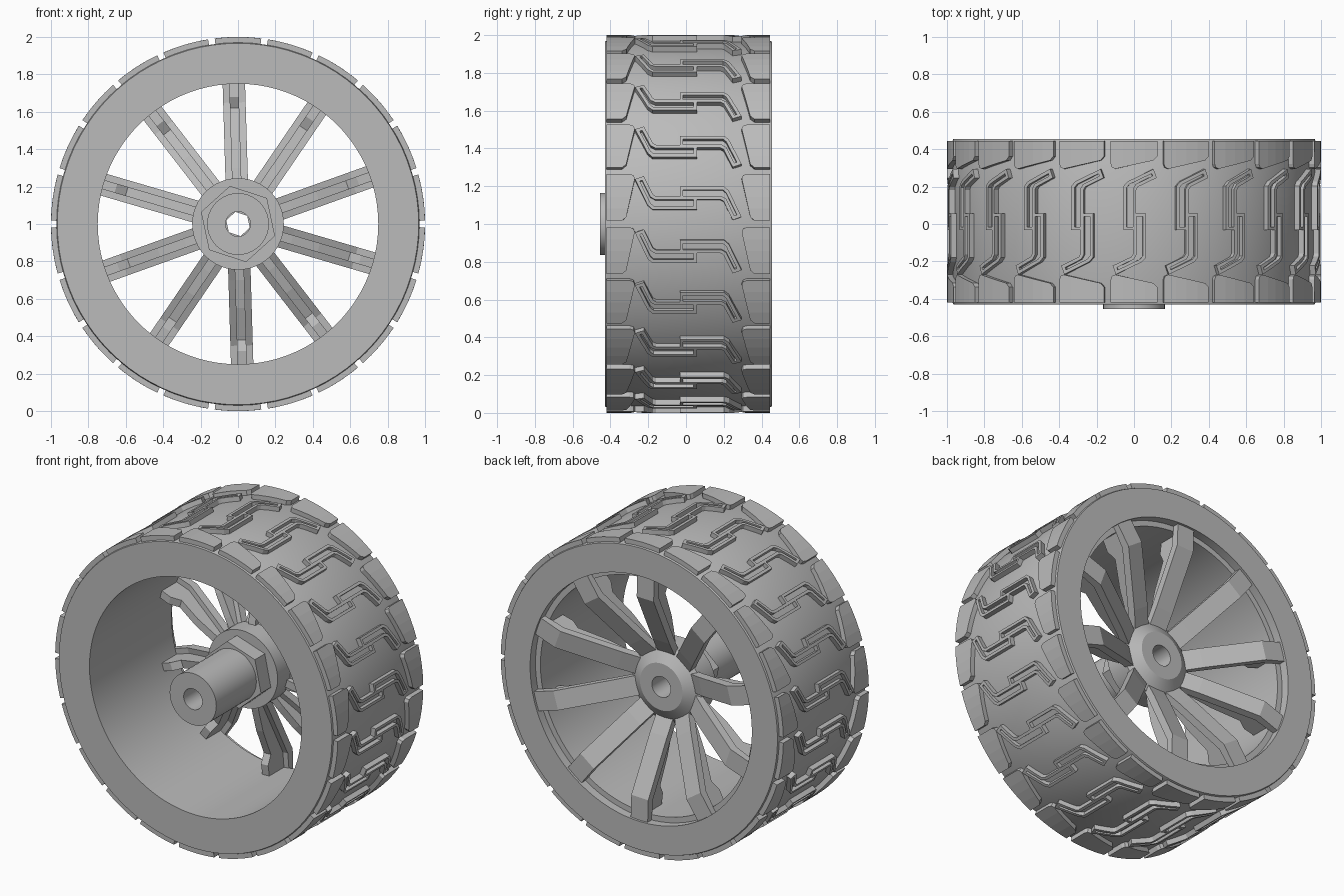
import bpy, bmesh, math
from mathutils import Vector

cube = bpy.data.objects.get("Cube")
if cube:
    bpy.data.objects.remove(cube, do_unlink=True)

AXLE_Z = 1.0      # height of the axle
MID_Y = 0.012     # middle of the tyre width
BASE_R, TOP_R = 0.968, 1.0
BLOCKS, SPOKES = 22, 10

grey = bpy.data.materials.new("plain_grey")
grey.use_nodes = True
grey.diffuse_color = (0.5, 0.5, 0.5, 1)
grey.node_tree.nodes["Principled BSDF"].inputs["Base Color"].default_value = (0.5, 0.5, 0.5, 1)


def polar(angle, r, y):
    return Vector((r * math.cos(angle), y, AXLE_Z + r * math.sin(angle)))


def finish(name, bm, smooth=False):
    bmesh.ops.recalc_face_normals(bm, faces=bm.faces)
    mesh = bpy.data.meshes.new(name)
    bm.to_mesh(mesh)
    bm.free()
    mesh.materials.append(grey)
    obj = bpy.data.objects.new(name, mesh)
    bpy.context.collection.objects.link(obj)
    if smooth:
        bpy.ops.object.select_all(action='DESELECT')
        obj.select_set(True)
        bpy.context.view_layer.objects.active = obj
        bpy.ops.object.shade_smooth_by_angle(angle=math.radians(25))
    return obj


def lathe(name, profile, sides, turn=0.0, smooth=True):
    """Closed (radius, y) profile spun round the axle."""
    bm = bmesh.new()
    rings = [[bm.verts.new(polar(turn + math.tau * i / sides, r, y)) for r, y in profile]
             for i in range(sides)]
    n = len(profile)
    for i in range(sides):
        a, b = rings[i], rings[(i + 1) % sides]
        for j in range(n):
            k = (j + 1) % n
            bm.faces.new((a[j], a[k], b[k], b[j]))
    return finish(name, bm, smooth)


def prism(outline, low, high):
    """Upright prism over a flat outline; returns the mesh and its top face."""
    bm = bmesh.new()
    a = [bm.verts.new((u, v, low)) for u, v in outline]
    b = [bm.verts.new((u, v, high)) for u, v in outline]
    bm.faces.new(a)
    top = bm.faces.new(b)
    for i in range(len(a)):
        j = (i + 1) % len(a)
        bm.faces.new((a[i], a[j], b[j], b[i]))
    bmesh.ops.recalc_face_normals(bm, faces=bm.faces)
    return bm, top


def scatter(name, parts, count, place, start):
    """Repeat the flat parts round the axle, bending each with place()."""
    out = bmesh.new()
    for k in range(count):
        angle = start + math.tau * k / count
        for part in parts:
            verts = {v: out.verts.new(place(angle, v.co)) for v in part.verts}
            for f in part.faces:
                out.faces.new([verts[v] for v in f.verts])
    for part in parts:
        part.free()
    return finish(name, out)


def wrap(angle, co):
    # x runs round the tread, y across it, z is the radius
    return polar(angle + co.x, co.z, MID_Y + co.y)


def slice_up(bm):
    # cuts that let a block follow the round tread
    for u in (-0.06, 0.0, 0.06):
        bmesh.ops.bisect_plane(bm, geom=bm.verts[:] + bm.edges[:] + bm.faces[:],
                               plane_co=(u, 0, 0), plane_no=(1, 0, 0))
    return bm


# Tyre with a stepped lip on the back
lathe("tyre", [(0.75, -0.43), (0.966, -0.43), (BASE_R + 0.002, -0.42), (BASE_R + 0.002, 0.445),
               (0.966, 0.455), (0.785, 0.455), (0.785, 0.40), (0.75, 0.40)], 88)

# Shoulder blocks, mirrored on both edges
shoulder = [(-0.125, 0.432), (0.125, 0.432), (0.125, 0.31), (0.118, 0.29),
            (0.10, 0.283), (-0.105, 0.328), (-0.125, 0.35)]
sides = [slice_up(prism([(u, s * v) for u, v in shoulder], BASE_R - 0.02, TOP_R)[0])
         for s in (1, -1)]
scatter("shoulder_blocks", sides, BLOCKS, wrap, math.pi / 2)

# Pairs of interlocking hooks with a sunk slot along each
hook = [(-0.012, -0.045), (0.057, -0.045), (0.057, 0.19), (0.035, 0.215), (-0.105, 0.282),
        (-0.122, 0.235), (-0.022, 0.187), (-0.012, 0.17)]
hooks = []
for s in (1, -1):
    shift = 0 if s == 1 else -0.008
    bm, top = prism([(s * u + shift, s * v) for u, v in hook], BASE_R - 0.02, TOP_R)
    bmesh.ops.inset_individual(bm, faces=[top], thickness=0.018, use_even_offset=True)
    rim = top.verts[:]
    # the slot drops straight down
    new = bmesh.ops.extrude_discrete_faces(bm, faces=[top])["faces"][0]
    bmesh.ops.translate(bm, verts=new.verts[:], vec=(0, 0, -0.025))
    hooks.append(slice_up(bm))
scatter("centre_hooks", hooks, BLOCKS, wrap, math.pi / 2)


def stand(angle, co):
    # x is the radius, y the axle direction, z sideways
    p = polar(angle, co.x, co.y)
    return p + co.z * Vector((-math.sin(angle), 0, math.cos(angle)))


# Spokes: a wide dished bar on the back with a thinner web in front
bar = [(0.19, 0.20), (0.30, 0.265), (0.64, 0.44), (0.79, 0.44),
       (0.79, 0.40), (0.65, 0.39), (0.30, 0.21), (0.19, 0.15)]
web = [(0.19, 0.18), (0.30, 0.24), (0.64, 0.41), (0.755, 0.41),
       (0.755, 0.25), (0.68, 0.24), (0.62, 0.27), (0.45, 0.20), (0.30, 0.16), (0.19, 0.14)]
spokes = [prism(bar, -0.06, 0.06)[0], prism(web, -0.025, 0.025)[0]]
scatter("spokes", spokes, SPOKES, stand, math.radians(91.7))

# Hub: rear barrel with a tapered cap, hexagon nut and front sleeve
BORE = 0.066
lathe("hub_barrel", [(BORE, 0.05), (0.245, 0.05), (0.245, 0.19), (0.15, 0.25), (BORE, 0.25)], 48)
lathe("hub_nut", [(BORE, -0.05), (0.208, -0.05), (0.208, 0.06), (BORE, 0.06)], 6,
      math.radians(102), smooth=False)
lathe("hub_sleeve", [(BORE, -0.455), (0.165, -0.455), (0.165, 0.0), (BORE, 0.0)], 40)
